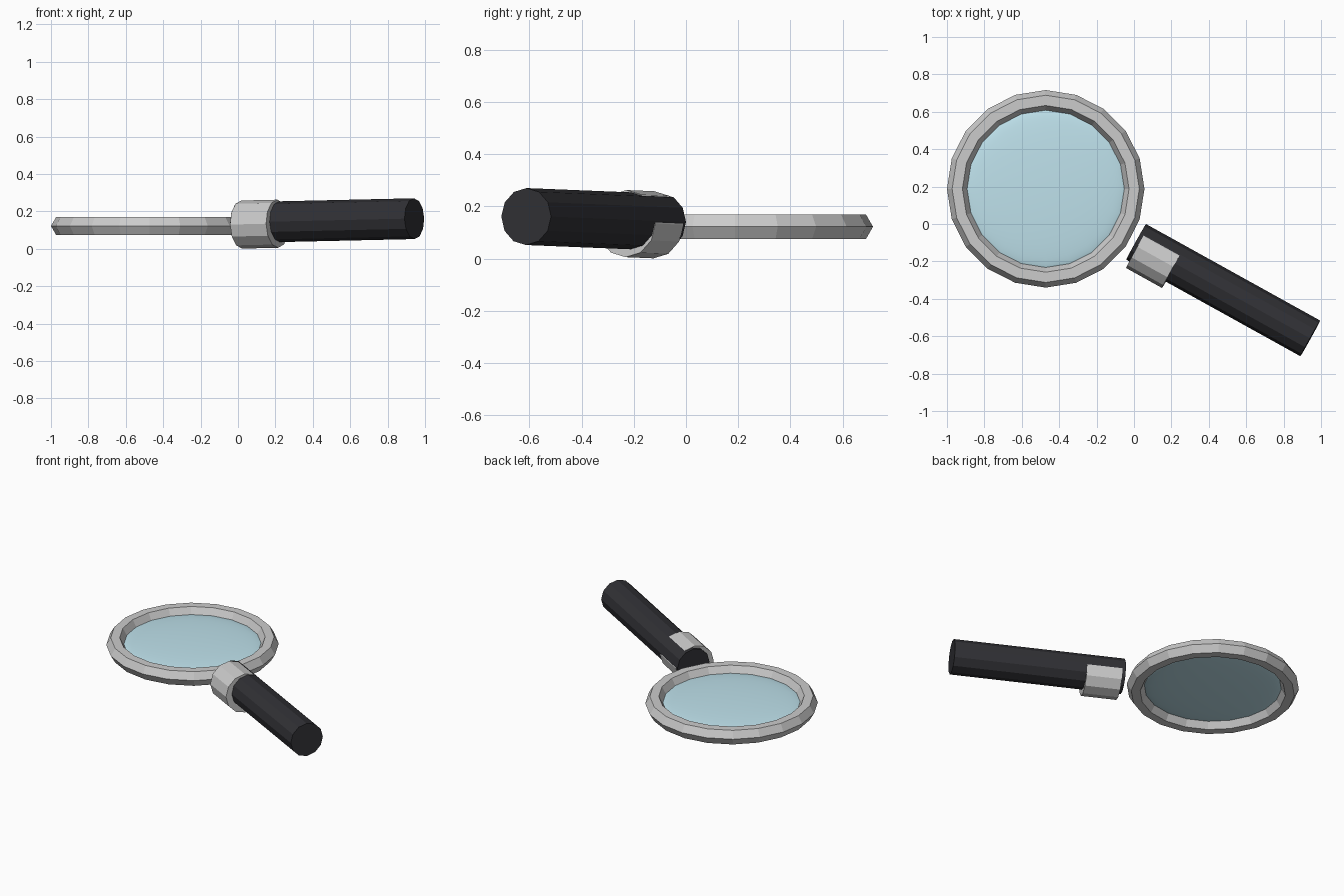
import bpy, math
from mathutils import Vector

if "Cube" in bpy.data.objects:
    bpy.data.objects.remove(bpy.data.objects["Cube"])

# in-plane directions of the handle: D along it, N across it
ANG = math.radians(-29)
D = Vector((math.cos(ANG), math.sin(ANG), 0))
N = Vector((-math.sin(ANG), math.cos(ANG), 0))
RING = Vector((-0.472, 0.188, 0.122))


def material(name, colour):
    m = bpy.data.materials.new(name)
    m.diffuse_color = colour
    m.use_nodes = True
    m.node_tree.nodes["Principled BSDF"].inputs["Base Color"].default_value = m.diffuse_color
    return m


def rod(name, radius, across, d0, z0, d1, z1, sides=12):
    """Flat-sided cylinder between two stations along the handle direction."""
    a = D * d0 + N * across + Vector((0, 0, z0))
    b = D * d1 + N * across + Vector((0, 0, z1))
    bpy.ops.mesh.primitive_cylinder_add(vertices=sides, radius=radius, depth=(b - a).length)
    ob = bpy.context.object
    ob.name = name
    ob.location = (a + b) / 2
    ob.rotation_euler = (0, math.acos((b - a).normalized().z), ANG)
    return ob


# metal frame ring
bpy.ops.mesh.primitive_torus_add(major_segments=20, minor_segments=6,
                                 major_radius=0.473, minor_radius=0.055, location=RING)
bpy.context.object.name = "frame_ring"

# glass lens: flattened sphere seated in the ring
bpy.ops.mesh.primitive_uv_sphere_add(segments=20, ring_count=12, radius=0.428, location=RING)
lens = bpy.context.object
lens.name = "lens"
lens.scale.z = 0.07
bpy.ops.object.shade_smooth()
lens.data.materials.append(material("glass", (0.52, 0.76, 0.84, 0.85)))

# dark handle, tilted up slightly towards its end
handle = rod("handle", 0.109, -0.078, 0.056, 0.140, 1.121, 0.161)
handle.data.materials.append(material("black_grip", (0.03, 0.03, 0.035, 1)))

# metal collar, set a little off the handle axis
rod("collar", 0.1285, -0.098, 0.077, 0.1295, 0.297, 0.134)
